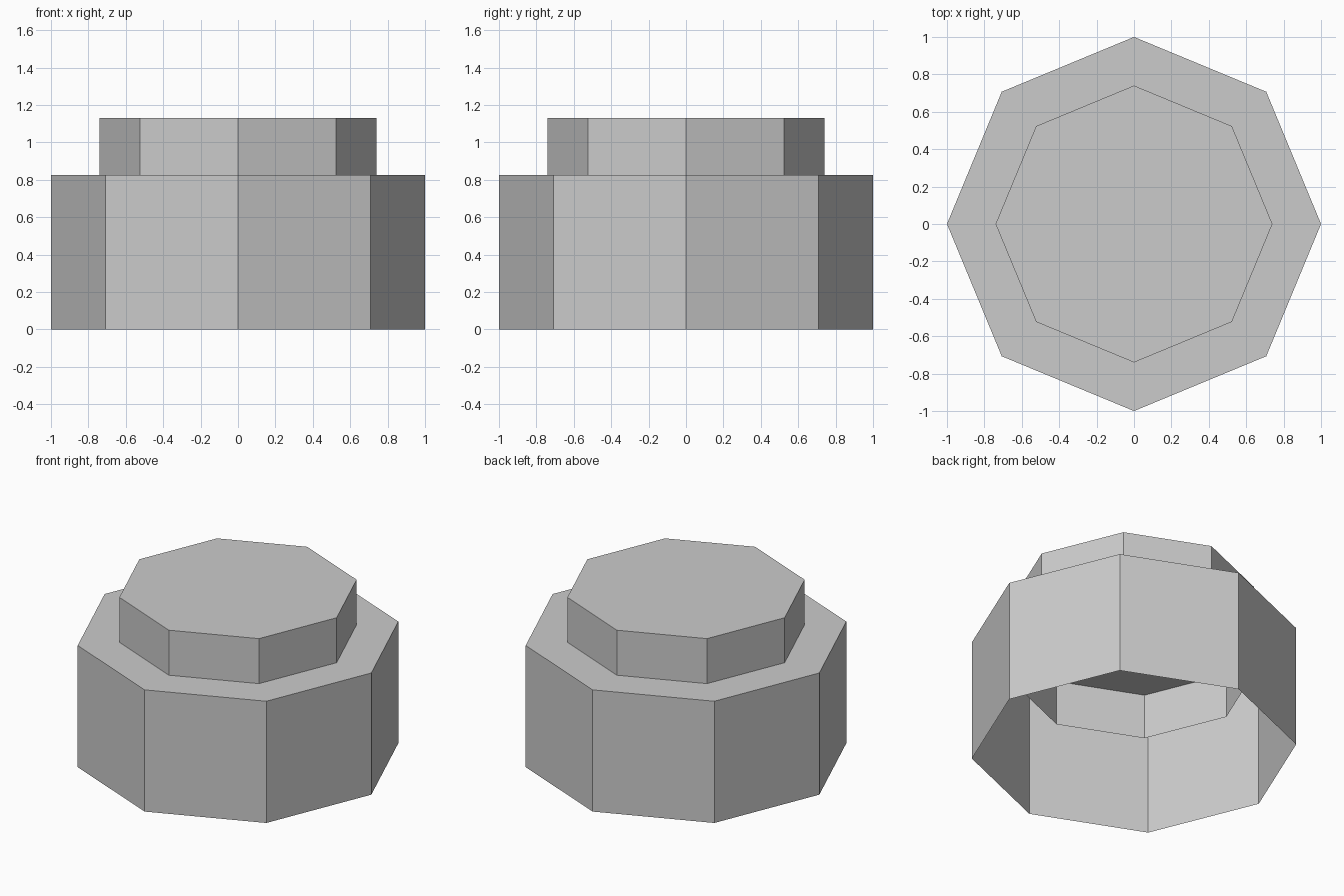
import bpy, bmesh
from math import cos, sin, tau

if "Cube" in bpy.data.objects:
    bpy.data.objects.remove(bpy.data.objects["Cube"])

SIDES = 8


def open_cup(name, radius, z_bottom, z_top):
    """Octagonal thin shell, capped on top and open underneath."""
    bm = bmesh.new()
    rings = [[bm.verts.new((radius * cos(tau * i / SIDES),
                            radius * sin(tau * i / SIDES), z))
              for i in range(SIDES)] for z in (z_bottom, z_top)]
    low, high = rings
    for i in range(SIDES):
        j = (i + 1) % SIDES
        bm.faces.new((low[i], low[j], high[j], high[i]))
    bm.faces.new(high)
    mesh = bpy.data.meshes.new(name)
    bm.to_mesh(mesh)
    bm.free()
    obj = bpy.data.objects.new(name, mesh)
    bpy.context.collection.objects.link(obj)
    return obj


# Wide base shell
open_cup("base_shell", 1.0, 0.0, 0.825)
# Narrower cap, its skirt reaching down inside the base
open_cup("top_cap", 0.74, 0.52, 1.13)
